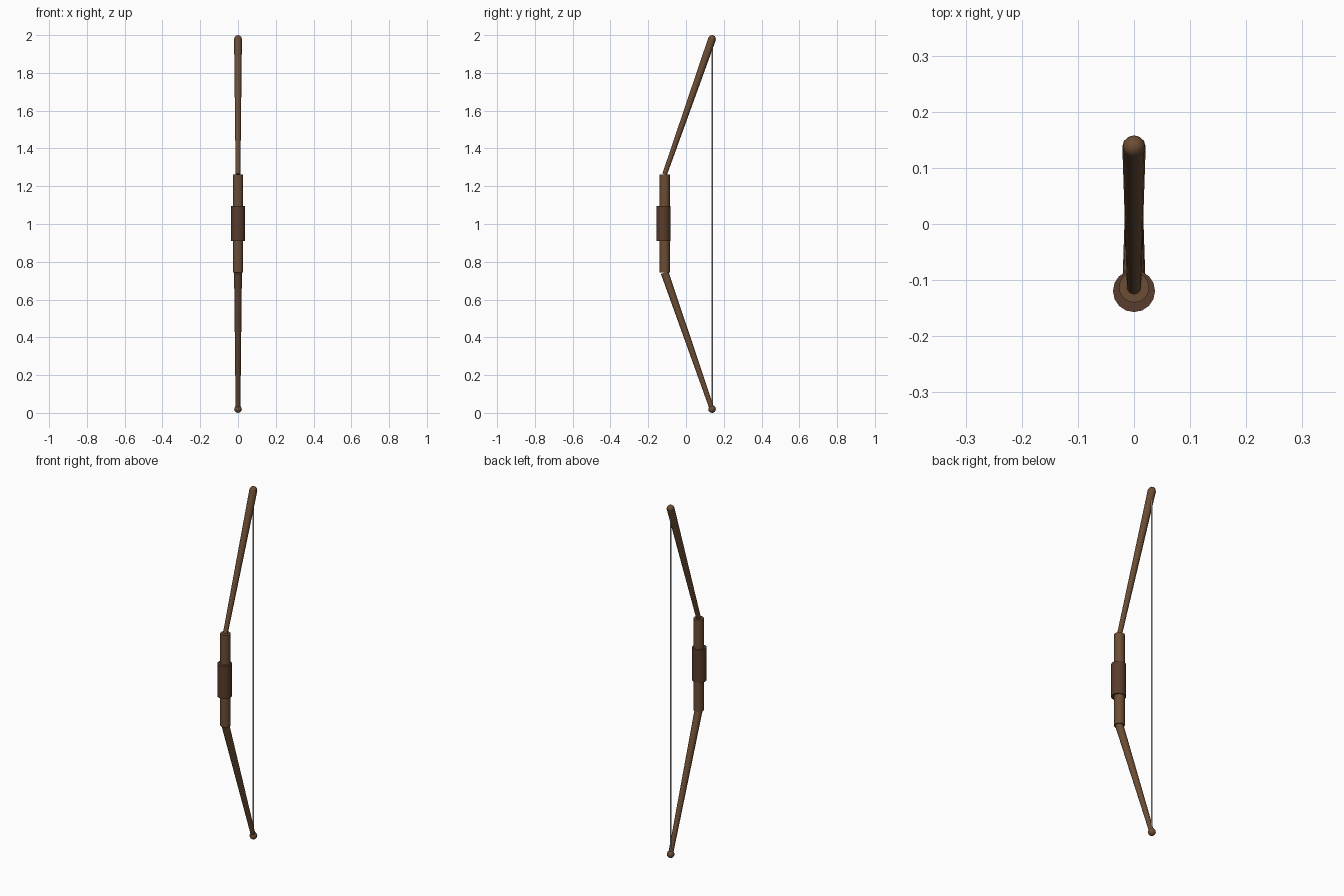
import bpy
from mathutils import Vector

if "Cube" in bpy.data.objects:
    bpy.data.objects.remove(bpy.data.objects["Cube"])


def material(name, rgb):
    m = bpy.data.materials.new(name)
    m.diffuse_color = (*rgb, 1)
    m.use_nodes = True
    m.node_tree.nodes["Principled BSDF"].inputs["Base Color"].default_value = m.diffuse_color
    return m


wood = material("wood", (0.15, 0.075, 0.035))
leather = material("leather", (0.10, 0.045, 0.025))


def finish(name, mat):
    ob = bpy.context.object
    ob.name = name
    if mat:
        ob.data.materials.append(mat)
    bpy.ops.object.shade_smooth_by_angle()
    return ob


def rod(name, a, b, r1, r2, sides, mat=None):
    """Tapered cylinder from point a (radius r1) to point b (radius r2)."""
    a, b = Vector(a), Vector(b)
    d = b - a
    bpy.ops.mesh.primitive_cone_add(
        vertices=sides, radius1=r1, radius2=r2, depth=d.length,
        location=(a + b) / 2, rotation=d.to_track_quat('Z', 'Y').to_euler())
    return finish(name, mat)


RISER_Y, GRIP_Y, TIP_Y = -0.113, -0.1195, 0.138
LOW_TIP, TOP_TIP = (0, TIP_Y, 0.02), (0, TIP_Y, 1.98)
LOW_JOINT, TOP_JOINT = (0, RISER_Y, 0.742), (0, RISER_Y, 1.263)

# Straight centre section and wrapped grip
rod("riser", LOW_JOINT, TOP_JOINT, 0.027, 0.027, 16, wood)
rod("grip", (0, GRIP_Y, 0.91), (0, GRIP_Y, 1.096), 0.0375, 0.0375, 16, leather)

# Limbs: both taper from their upper end down to the lower end
rod("lower_limb", LOW_TIP, LOW_JOINT, 0.0125, 0.0208, 12, wood)
rod("upper_limb", TOP_JOINT, TOP_TIP, 0.0125, 0.0208, 12, wood)

# Round tips
for name, p in (("lower_tip", LOW_TIP), ("upper_tip", TOP_TIP)):
    bpy.ops.mesh.primitive_uv_sphere_add(segments=12, ring_count=8, radius=0.02, location=p)
    finish(name, wood)

# String
rod("bowstring", LOW_TIP, TOP_TIP, 0.004, 0.004, 8)
